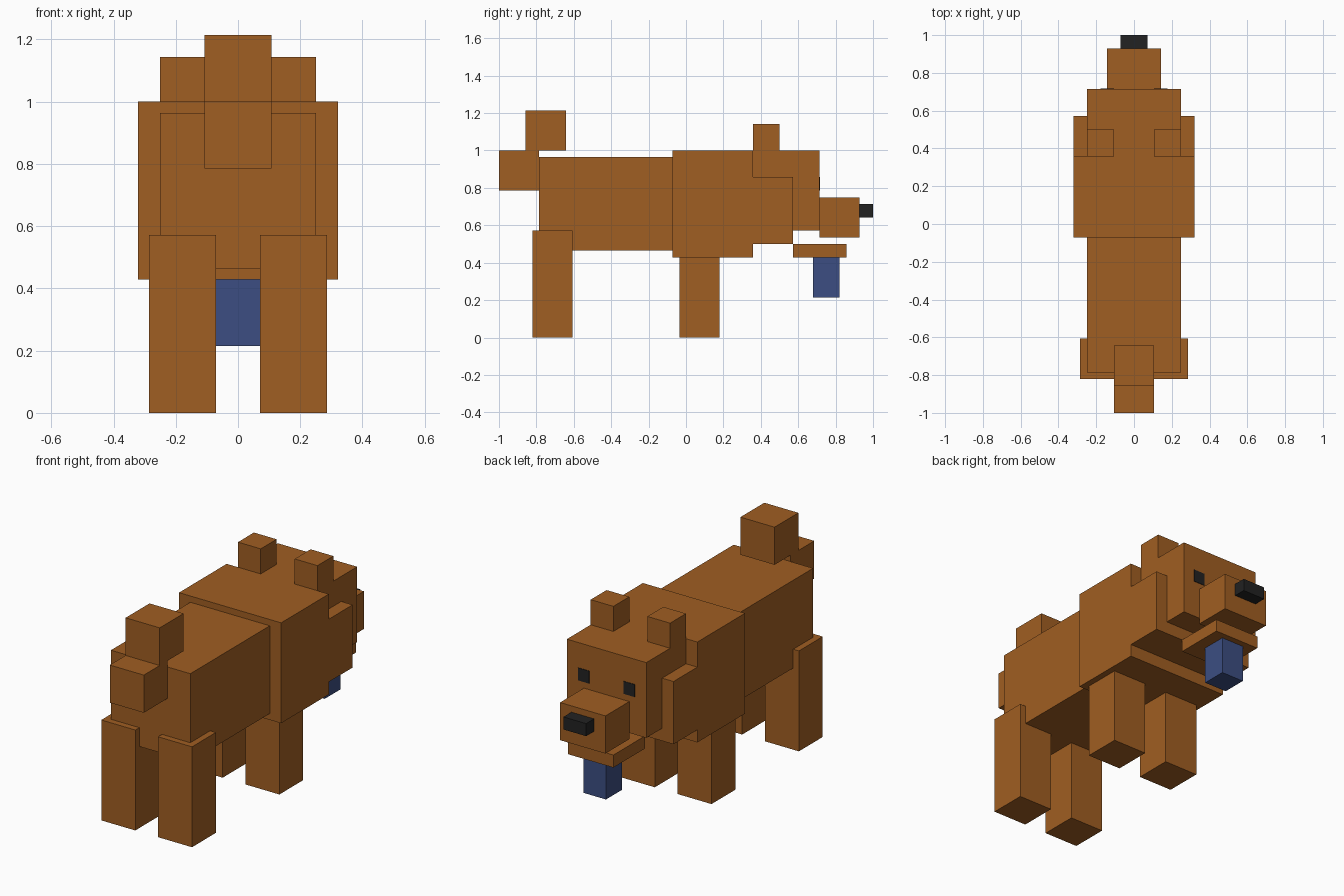
import bpy
import bmesh
from mathutils import Vector

default = bpy.data.objects.get("Cube")
if default:
    bpy.data.objects.remove(default, do_unlink=True)

U = 1 / 14  # one block unit


def material(name, rgb):
    mat = bpy.data.materials.new(name)
    mat.use_nodes = True
    mat.diffuse_color = (*rgb, 1)
    bsdf = next(n for n in mat.node_tree.nodes if n.type == 'BSDF_PRINCIPLED')
    bsdf.inputs["Base Color"].default_value = (*rgb, 1)
    return mat


brown = material("brown fur", (0.352, 0.112, 0.016))
black = material("black", (0.016, 0.016, 0.016))
blue = material("blue tongue", (0.045, 0.076, 0.223))


def box(name, x, y, z, mat=brown):
    """Box spanning the given (low, high) ranges in block units."""
    bm = bmesh.new()
    bmesh.ops.create_cube(bm, size=1)
    low, high = (Vector(c) * U for c in zip(x, y, z))
    for v in bm.verts:
        v.co = (low + high) / 2 + v.co * (high - low)
    mesh = bpy.data.meshes.new(name)
    bm.to_mesh(mesh)
    bm.free()
    mesh.materials.append(mat)
    obj = bpy.data.objects.new(name, mesh)
    bpy.context.collection.objects.link(obj)


def centred(name, half, y, z, mat=brown):
    box(name, (-half, half), y, z, mat)


def pair(name, x, y, z, mat=brown):
    box("left_" + name, x, y, z, mat)
    box("right_" + name, (-x[1], -x[0]), y, z, mat)


# Body and neck
centred("hind_body", 3.5, (-11, -1), (6.5, 13.5))
centred("shoulders", 4.5, (-1, 5), (6, 14))
centred("neck_ruff", 4.5, (5, 8), (7, 12))

# Head
centred("head", 3.5, (5, 10), (8, 14))
centred("snout", 2, (10, 13), (7.5, 10.5))
centred("nose", 1, (13, 14), (9, 10), black)
centred("lower_jaw", 2, (8, 12), (6, 7))
centred("tongue", 1, (9.5, 11.5), (3, 6), blue)
pair("ear", (1.5, 3.5), (5, 7), (14, 16))
pair("eye", (1.5, 2.5), (10, 10.04), (11, 12), black)

# Legs
pair("hind_leg", (1, 4), (-11.5, -8.5), (0, 8))
pair("front_leg", (1, 4), (-0.5, 2.5), (0, 6))

# Curled tail
centred("tail_base", 1.5, (-14, -11), (11, 14))
centred("tail_tip", 1.5, (-12, -9), (14, 17))
